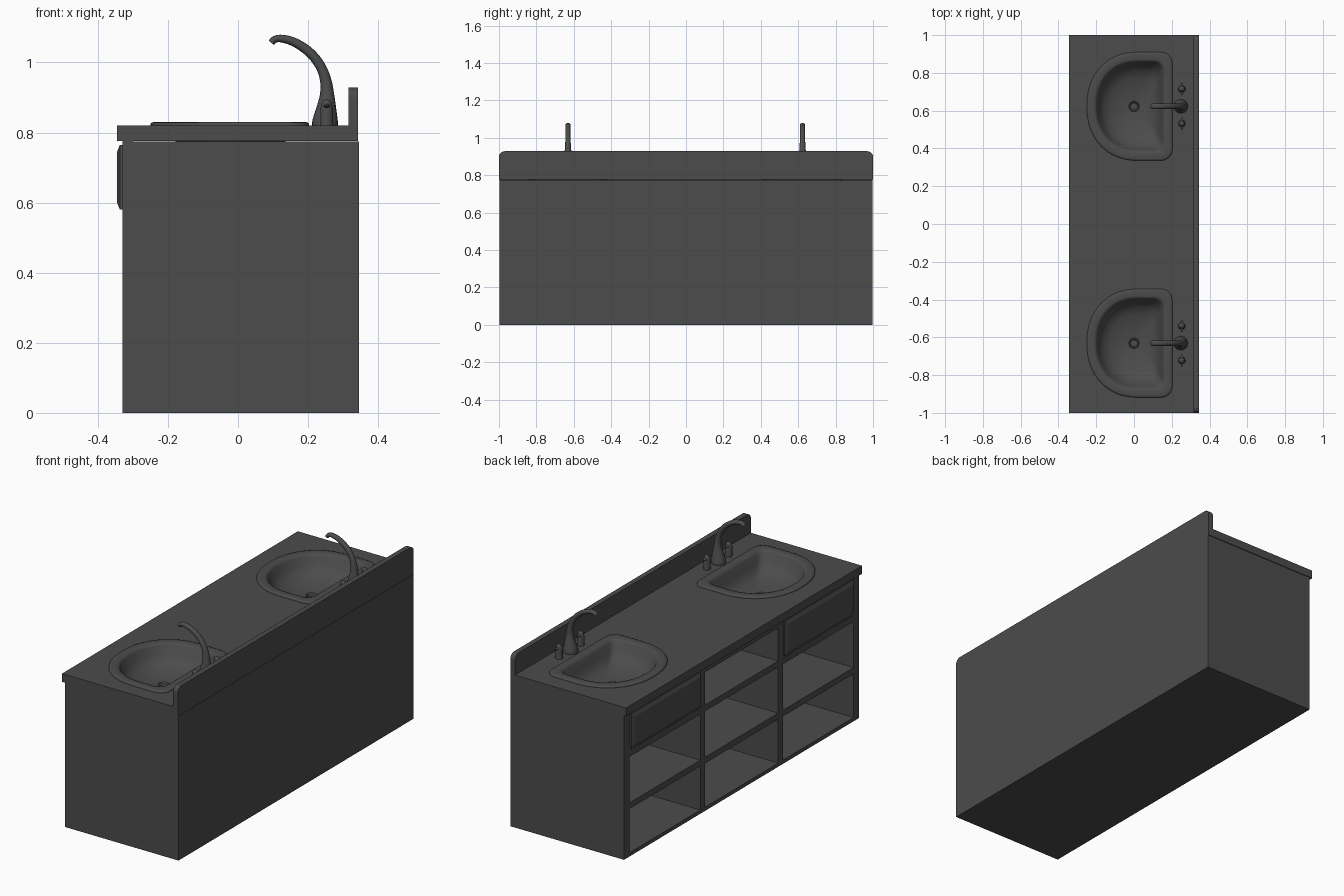
import bpy, bmesh
from math import sin, cos, pi, copysign
from mathutils import Vector

if "Cube" in bpy.data.objects:
    bpy.data.objects.remove(bpy.data.objects["Cube"])

# Dark grey finish for the whole unit
dark = bpy.data.materials.new("dark_grey")
dark.diffuse_color = (0.072, 0.072, 0.072, 1)
dark.use_nodes = True
dark.node_tree.nodes["Principled BSDF"].inputs["Base Color"].default_value = dark.diffuse_color


def finish(name, bm, smooth=None):
    bmesh.ops.recalc_face_normals(bm, faces=bm.faces)
    me = bpy.data.meshes.new(name)
    bm.to_mesh(me)
    bm.free()
    me.materials.append(dark)
    ob = bpy.data.objects.new(name, me)
    bpy.context.collection.objects.link(ob)
    if smooth:
        bpy.ops.object.select_all(action='DESELECT')
        bpy.context.view_layer.objects.active = ob
        ob.select_set(True)
        bpy.ops.object.shade_smooth_by_angle(angle=smooth)
    return ob


def box(name, x0, x1, y0, y1, z0, z1):
    bm = bmesh.new()
    bmesh.ops.create_cube(bm, size=1)
    for v in bm.verts:
        v.co = ((x0 + x1) / 2 + v.co.x * (x1 - x0),
                (y0 + y1) / 2 + v.co.y * (y1 - y0),
                (z0 + z1) / 2 + v.co.z * (z1 - z0))
    return finish(name, bm)


def loft(name, rings, smooth=None, cap_start=True, cap_end=True):
    bm = bmesh.new()
    vs = [[bm.verts.new(p) for p in r] for r in rings]
    n = len(vs[0])
    for a, b in zip(vs, vs[1:]):
        for i in range(n):
            j = (i + 1) % n
            bm.faces.new((a[i], a[j], b[j], b[i]))
    if cap_start:
        bm.faces.new(vs[0])
    if cap_end:
        bm.faces.new(vs[-1])
    return finish(name, bm, smooth)


def lathe(name, x, y, profile, n=20):
    rings = [[(x + r * cos(2 * pi * i / n), y + r * sin(2 * pi * i / n), z)
              for i in range(n)] for r, z in profile]
    return loft(name, rings, 0.7)


def d_ring(cy, x0, x1, hw, r, z, xm):
    """D outline: straight right side, slightly full half ellipse on the left."""
    pts = []
    for side, start in ((-1, -pi / 2), (1, 0)):
        for i in range(8):
            t = start + i / 7 * pi / 2
            pts.append((x1 - r + r * cos(t), cy + side * (hw - r) + r * sin(t), z))
    for i in range(33):
        t = pi / 2 + pi * i / 32
        c, s = (copysign(abs(q) ** 0.92, q) for q in (cos(t), sin(t)))
        pts.append((xm + (xm - x0) * c, cy + hw * s, z))
    return pts


# Cabinet carcass
Y = 0.997
XF, XB = -0.33, 0.345
box("back_panel", 0.325, XB, -Y, Y, 0, 0.775)
box("bottom_panel", XF, 0.325, -Y, Y, 0, 0.02)
box("top_rail", XF, XF + 0.03, -Y, Y, 0.745, 0.776)
for s, side in ((-1, "left"), (1, "right")):
    box(side + "_end_panel", XF, 0.325, *sorted((s * Y, s * 0.95)), 0.02, 0.775)
    box(side + "_divider", XF, 0.325, s * 0.33 - 0.02, s * 0.33 + 0.02, 0.02, 0.775)
for name, z in (("lower", 0.255), ("upper", 0.535)):
    for col, y0, y1 in (("left", -0.95, -0.35), ("middle", -0.31, 0.31), ("right", 0.35, 0.95)):
        box(f"{name}_{col}_shelf", XF, 0.325, y0, y1, z, z + 0.033)

# Drawer fronts with chamfered edges
for s, side in ((-1, "left"), (1, "right")):
    box(side + "_drawer_backing", XF + 0.001, XF + 0.02, s * 0.65 - 0.3, s * 0.65 + 0.3, 0.568, 0.745)
    rings = []
    for x, d in ((XF + 0.001, 0), (-0.337, 0), (-0.345, 0.02)):
        h, w = 0.0925 - d, 0.295 - d
        rings.append([(x, s * 0.65 + a * w, 0.6725 + b * h)
                      for a, b in ((-1, -1), (1, -1), (1, 1), (-1, 1))])
    loft(side + "_drawer_front", rings)

# Countertop and backsplash with rounded upper corners
top = box("countertop", -0.345, 0.32, -1, 1, 0.776, 0.82)
profile = [(-1, 0.776), (1, 0.776)]
for cy, start in ((0.97, 0), (-0.97, pi / 2)):
    for i in range(7):
        t = start + i / 6 * pi / 2
        profile.append((cy + 0.03 * cos(t), 0.898 + 0.03 * sin(t)))
loft("backsplash", [[(x, y, z) for y, z in profile] for x in (0.315, 0.343)])

SINK = [(-.25, .203, .287, .06, .815, .02), (-.25, .203, .287, .06, .824, .02),
        (-.247, .2, .284, .058, .828, .02), (-.24, .193, .277, .055, .83, .02),
        (-.212, .166, .248, .052, .83, .02), (-.203, .158, .24, .05, .827, .02),
        (-.197, .152, .234, .047, .818, .02), (-.182, .138, .215, .045, .78, .015),
        (-.16, .125, .19, .045, .752, .01), (-.125, .105, .15, .05, .732, .005),
        (-.07, .06, .08, .05, .717, 0), (-.025, .025, .025, .025, .71, 0)]
SPOUT = [(.248, .818, .037), (.249, .835, .036), (.253, .88, .026), (.254, .911, .02),
         (.251, .945, .0165), (.24, .98, .0145), (.22, 1.012, .014), (.193, 1.038, .0135),
         (.158, 1.059, .0125), (.125, 1.068, .011), (.105, 1.066, .010), (.095, 1.056, .010)]


def spline(points, steps=4):
    """Catmull-Rom refinement of the control points."""
    p = [Vector(q) for q in points]
    p = [2 * p[0] - p[1]] + p + [2 * p[-1] - p[-2]]
    out = []
    for a, b, c, d in zip(p, p[1:], p[2:], p[3:]):
        for k in range(steps):
            t = k / steps
            out.append(0.5 * (2 * b + (c - a) * t + (2 * a - 5 * b + 4 * c - d) * t * t
                              + (3 * b - a - 3 * c + d) * t ** 3))
    return out + [p[-2]]


for side, cy in (("left", -0.631), ("right", 0.623)):
    # Cut the bowl opening through the countertop
    cutter = loft("sink_cutter", [d_ring(cy, -.235, .19, .272, .05, z, .02) for z in (0.7, 0.9)])
    cutter.hide_render = True
    mod = top.modifiers.new("sink_hole", 'BOOLEAN')
    mod.operation, mod.object, mod.solver = 'DIFFERENCE', cutter, 'EXACT'
    bpy.context.view_layer.objects.active = top
    bpy.ops.object.modifier_apply(modifier=mod.name)
    bpy.data.objects.remove(cutter)

    # Sink bowl and drain
    bowl = loft(side + "_sink", [d_ring(cy, *r) for r in SINK], 0.8, cap_start=False)
    if bowl.data.polygons[-1].normal.z < 0:
        bowl.data.flip_normals()
    lathe(side + "_drain", 0, cy, [(.028, .708), (.028, .714), (.024, .717), (.02, .714), (.018, .711)], 24)

    # Swan-neck spout, kept slightly flat and wide towards the tip
    path = spline(SPOUT)
    rings = []
    for i, p in enumerate(path):
        q = path[min(i + 1, len(path) - 1)] - path[max(i - 1, 0)]
        t = Vector((q.x, 0, q.y)).normalized() if i > 2 else Vector((0, 0, 1))
        across = Vector((0, 1, 0))
        nrm = t.cross(across)
        rings.append([Vector((p.x, cy, p.y)) + p.z * cos(a) * nrm + max(p.z, .014) * sin(a) * across
                      for a in (2 * pi * k / 20 for k in range(20))])
    loft(side + "_faucet", rings, 0.8)

    # Tap handles with small pointed levers
    for s, tag in ((-1, "a"), (1, "b")):
        hy = cy + s * 0.092
        lathe(f"{side}_tap_{tag}", .253, hy,
              [(.019, .818), (.019, .826), (.018, .832), (.018, .868), (.015, .882), (.009, .892), (.003, .895)])
        lever = [(-.033, .002), (-.018, .008), (0, .013), (.018, .008), (.033, .002)]
        loft(f"{side}_tap_lever_{tag}",
             [[(.253 + r * cos(k * pi / 4), hy + y, .876 + .7 * r * sin(k * pi / 4))
               for k in range(8)] for y, r in lever], 0.8)
